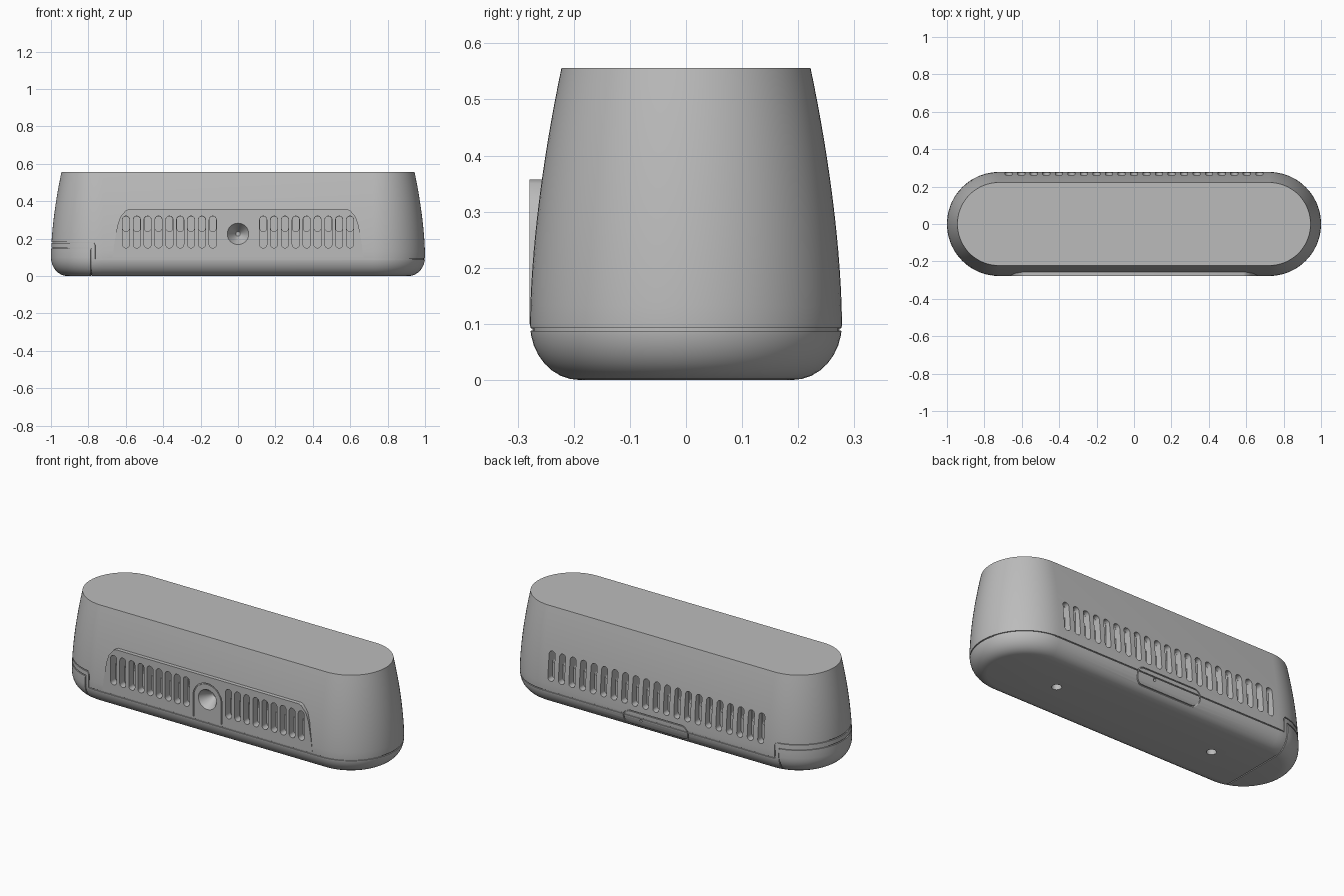
import bpy, bmesh
from math import sin, cos, asin, pi, radians, degrees
from mathutils import Vector

cube = bpy.data.objects.get("Cube")
if cube:
    bpy.data.objects.remove(cube, do_unlink=True)

HALF, R, H, SEAM = 0.722, 0.278, 0.556, 0.09
PANEL_Y = -0.279

grey = bpy.data.materials.new("mid grey plastic")
grey.use_nodes = True
grey.diffuse_color = (0.5, 0.5, 0.5, 1)
grey.node_tree.nodes["Principled BSDF"].inputs["Base Color"].default_value = (0.5, 0.5, 0.5, 1)


def radius(z):
    """Half depth of the housing at height z."""
    if z < 0.1:
        return 0.19 + 0.088 * (1 - (1 - z / 0.1) ** 2) ** 0.5
    return R - 0.056 * ((z - 0.1) / (H - 0.1)) ** 1.7


def wall(angle, z, side=None):
    """Point on the housing wall; angle in degrees around the pill outline."""
    if side is None:
        side = 1 if angle <= 90 else -1
    a, r = radians(angle), radius(z)
    return Vector((side * HALF + r * cos(a), r * sin(a), z))


def add_object(name, bm):
    bmesh.ops.recalc_face_normals(bm, faces=bm.faces)
    me = bpy.data.meshes.new(name)
    bm.to_mesh(me)
    bm.free()
    ob = bpy.data.objects.new(name, me)
    bpy.context.collection.objects.link(ob)
    me.materials.append(grey)
    return ob


def prism(bm, outline, y0, y1):
    """Extrude an x-z outline from y0 to y1."""
    a = [bm.verts.new((x, y0, z)) for x, z in outline]
    b = [bm.verts.new((x, y1, z)) for x, z in outline]
    bm.faces.new(a)
    bm.faces.new(b[::-1])
    for i in range(len(a)):
        j = (i + 1) % len(a)
        bm.faces.new((a[i], a[j], b[j], b[i]))


def rounded(cx, z0, z1, half_w, r, steps=6):
    """Rounded rectangle outline in x-z."""
    pts = []
    for k, (sx, sz) in enumerate(((1, 1), (-1, 1), (-1, -1), (1, -1))):
        mx = cx + sx * (half_w - r)
        mz = z1 - r if sz > 0 else z0 + r
        for i in range(steps + 1):
            a = (k + i / steps) * pi / 2
            pts.append((mx + r * cos(a), mz + r * sin(a)))
    return pts


def combine(target, tool, operation="DIFFERENCE"):
    mod = target.modifiers.new(tool.name, "BOOLEAN")
    mod.operation, mod.object, mod.solver = operation, tool, "EXACT"
    bpy.ops.object.select_all(action="DESELECT")
    bpy.context.view_layer.objects.active = target
    target.select_set(True)
    bpy.ops.object.modifier_apply(modifier=mod.name)
    bpy.data.objects.remove(tool, do_unlink=True)


def groove(target, name, points, width=0.003, cyclic=True):
    """Cut a fine line along a path."""
    bm = bmesh.new()
    n, rings = len(points), []
    for i, p in enumerate(points):
        before = points[i - 1] if cyclic or i else p
        after = points[(i + 1) % n] if cyclic or i < n - 1 else p
        t = (after - before).normalized()
        out = Vector((p.x - max(-HALF, min(HALF, p.x)), p.y, 0)).normalized()
        if p.z < 0.001:
            out = Vector((0, 0, -1))
        out = (out - t * out.dot(t)).normalized()
        side = t.cross(out) * width
        out = out * width * 2
        rings.append([bm.verts.new(p + q) for q in
                      (side + out, side - out, -side - out, -side + out)])
    for i in range(n if cyclic else n - 1):
        a, b = rings[i], rings[(i + 1) % n]
        for k in range(4):
            m = (k + 1) % 4
            bm.faces.new((a[k], a[m], b[m], b[k]))
    if not cyclic:
        bm.faces.new(rings[0])
        bm.faces.new(rings[-1][::-1])
    combine(target, add_object(name, bm))


# Housing: pill-shaped rings lofted up a rounded base and tapering wall
levels = [0.1 * (1 - cos(i / 8 * pi / 2)) for i in range(9)]
levels += [0.1 + (H - 0.1) * i / 14 for i in range(1, 15)]
bm = bmesh.new()
rings = []
for z in levels:
    ring = [wall(-90 + 5 * i, z, 1) for i in range(37)]
    ring += [wall(90 + 5 * i, z, -1) for i in range(37)]
    rings.append([bm.verts.new(p) for p in ring])
for a, b in zip(rings, rings[1:]):
    for i in range(len(a)):
        j = (i + 1) % len(a)
        bm.faces.new((a[i], a[j], b[j], b[i]))
bm.faces.new(rings[0][::-1])
bm.faces.new(rings[-1])
body = add_object("housing", bm)

# Raised upright front panel
half = [(0.67, 0.1), (0.662, 0.17), (0.645, 0.27), (0.63, 0.315), (0.6, 0.35), (0.585, 0.357)]
bm = bmesh.new()
prism(bm, half + [(-x, z) for x, z in reversed(half)], PANEL_Y, -0.2)
combine(body, add_object("front_panel", bm), "UNION")

# Vent slots: shallow full-height slots, then deeper upper halves
front_x = [s * (0.135 + 0.058 * i) for s in (-1, 1) for i in range(9)]
back_x = [0.067 * (i - 10) for i in range(21)]
for name, z0, depth in (("vent_slots", 0.15, 0.235), ("vent_recesses", 0.238, 0.18)):
    bm = bmesh.new()
    shrink = 0 if z0 < 0.2 else 0.001
    for xs, side in ((front_x, -1), (back_x, 1)):
        for x in xs:
            w = 0.019 - shrink
            prism(bm, rounded(x, z0, 0.32 - shrink, w, w * 0.99), side * 0.31, side * depth)
    combine(body, add_object(name, bm))

# Conical socket in the middle of the front
bm = bmesh.new()
bmesh.ops.create_cone(bm, cap_ends=True, segments=40, radius1=0.061, radius2=0.012, depth=0.08)
for v in bm.verts:
    v.co = Vector((v.co.x, v.co.z - 0.245, 0.225 + v.co.y))
combine(body, add_object("socket", bm))

# Arch around the socket
arch = [Vector((0.09, PANEL_Y, 0.105))]
arch += [Vector((0.09 * cos(a), PANEL_Y, 0.225 + 0.09 * sin(a)))
         for a in (i * pi / 20 for i in range(21))]
arch.append(Vector((-0.09, PANEL_Y, 0.105)))
groove(body, "socket_arch", arch, cyclic=False)

# Seam between base and shell, stepping up around the right end
seam = [wall(-90 + 5 * i, SEAM, 1) for i in range(37)]
seam += [wall(90, SEAM, -1), wall(98, SEAM)]
seam += [wall(98, 0.165), wall(100, 0.18)]
seam += [wall(105 + 5 * i, 0.18) for i in range(31)]
seam += [wall(260, 0.18), wall(262, 0.165)]
seam += [wall(262, SEAM), wall(270, SEAM)]
groove(body, "base_seam", seam)

# Removable right end cap: line round the end and across the underside
heights = [0.15 - 0.15 * i / 12 for i in range(13)]
drop = [90 + degrees(asin(0.063 / radius(z))) for z in heights]
cap = [wall(a, z) for a, z in reversed(list(zip(drop, heights)))]
cap += [wall(108 + 5 * i, 0.15) for i in range(29)]
cap += [wall(360 - a, z) for a, z in zip(drop, heights)]
groove(body, "end_cap_seam", cap)

# Rounded tab on the back, straddling the seam
tab = [Vector((x, radius(z), z)) for x, z in rounded(0, 0.03, 0.118, 0.205, 0.04)]
groove(body, "back_tab", tab)

# Reset pinhole in the tab
bm = bmesh.new()
prism(bm, rounded(0.095, 0.067, 0.083, 0.008, 0.0079), 0.31, 0.25)
combine(body, add_object("pinhole", bm))

# Two screw holes underneath
bm = bmesh.new()
for x in (-0.51, 0.51):
    ret = bmesh.ops.create_cone(bm, cap_ends=True, segments=20, radius1=0.026, radius2=0.026, depth=0.06)
    bmesh.ops.translate(bm, verts=ret["verts"], vec=(x, 0, 0))
combine(body, add_object("screw_holes", bm))

# Smooth walls with crisp edges
bpy.ops.object.select_all(action="DESELECT")
bpy.context.view_layer.objects.active = body
body.select_set(True)
bpy.ops.object.shade_smooth_by_angle(angle=radians(30))
